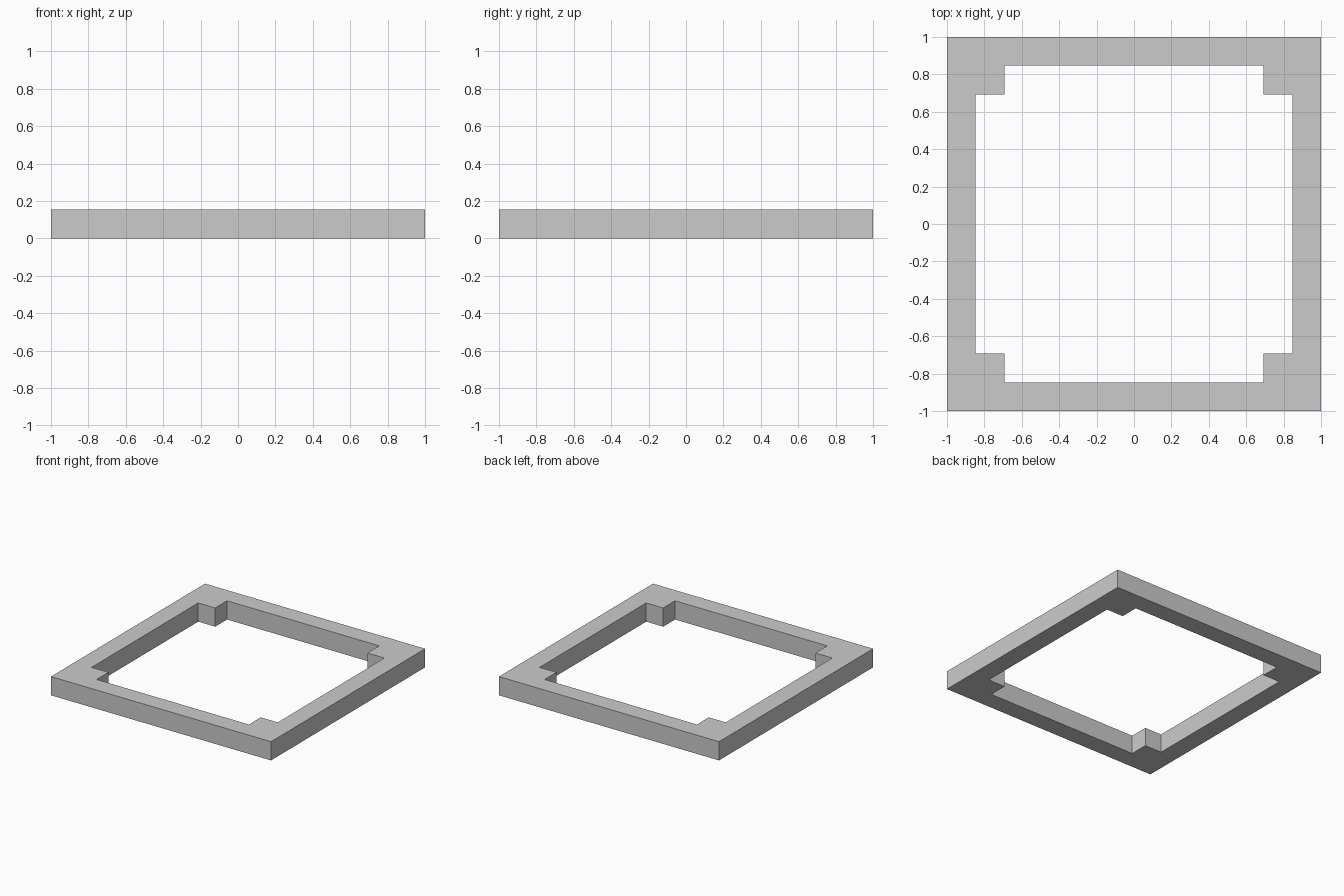
import bpy
import bmesh

if "Cube" in bpy.data.objects:
    bpy.data.objects.remove(bpy.data.objects["Cube"])

U = 2 / 13                      # rail width, corner block size and height
LINES = [-1, -1 + U, -1 + 2 * U, 1 - 2 * U, 1 - U, 1]

bm = bmesh.new()
grid = [[bm.verts.new((x, y, 0)) for y in LINES] for x in LINES]

# Flat plan: outer rails plus a block in each inner corner
for i in range(5):
    for j in range(5):
        rail = i in (0, 4) or j in (0, 4)
        corner_block = i in (1, 3) and j in (1, 3)
        if rail or corner_block:
            bm.faces.new((grid[i][j], grid[i + 1][j],
                          grid[i + 1][j + 1], grid[i][j + 1]))

# Raise the plan to full thickness, keeping the underside
result = bmesh.ops.extrude_face_region(bm, geom=bm.faces[:], use_keep_orig=True)
top = [v for v in result["geom"] if isinstance(v, bmesh.types.BMVert)]
bmesh.ops.translate(bm, verts=top, vec=(0, 0, U))
bmesh.ops.delete(bm, geom=[v for v in bm.verts if not v.link_faces], context="VERTS")
bmesh.ops.recalc_face_normals(bm, faces=bm.faces[:])

mesh = bpy.data.meshes.new("square_frame")
bm.to_mesh(mesh)
bm.free()
frame = bpy.data.objects.new("square_frame", mesh)
bpy.context.collection.objects.link(frame)
